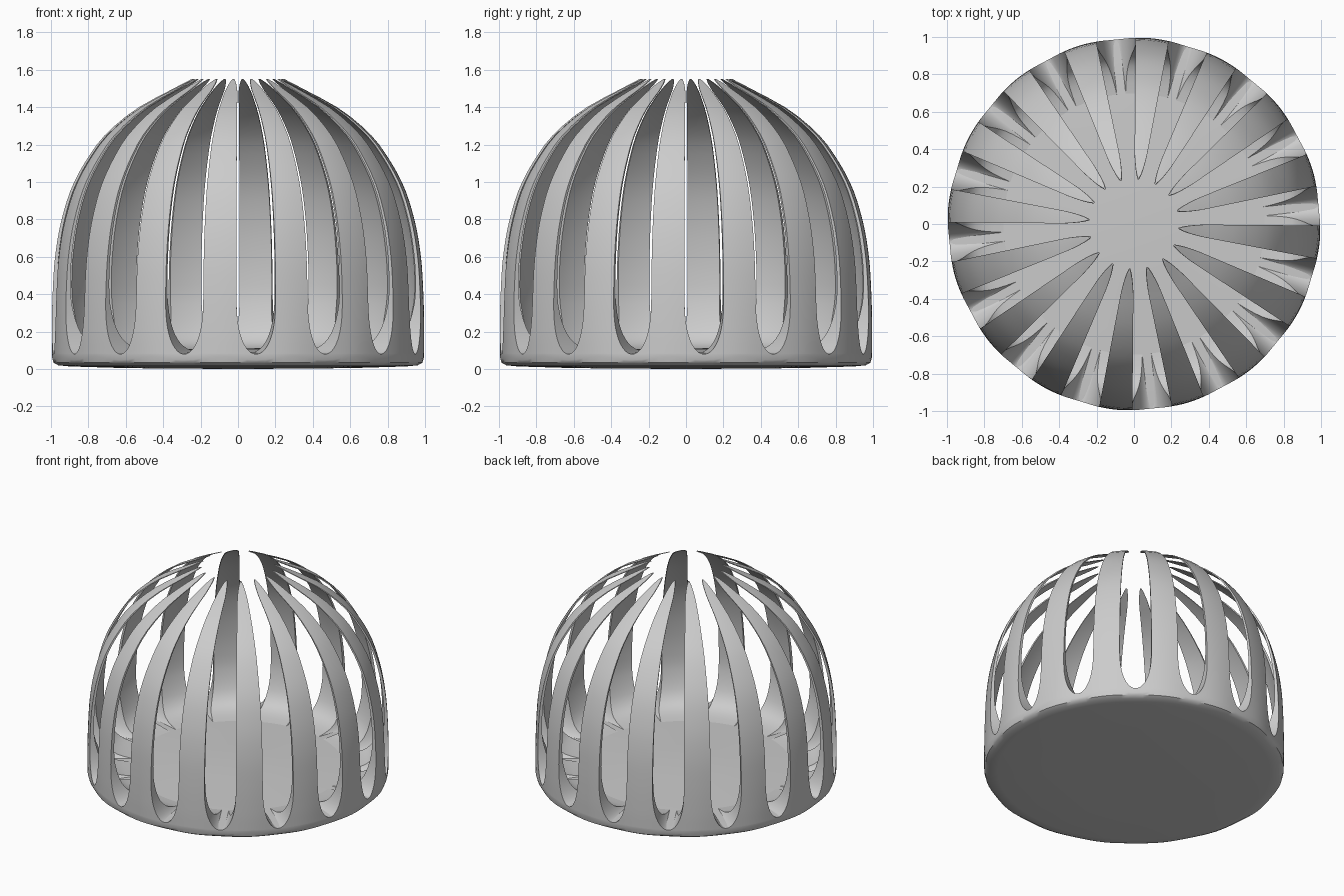
import bpy, bmesh, math

if "Cube" in bpy.data.objects:
    bpy.data.objects.remove(bpy.data.objects["Cube"])

N = 16                               # ribs around the dome
STEP = 2 * math.pi / N
OFFSET = math.radians(-5.63)         # direction of the first rib
LIP = 0.08                           # height where the slots start
TOP = 1.55

grey = bpy.data.materials.new("plain grey")
grey.diffuse_color = (0.6, 0.6, 0.6, 1)
grey.use_nodes = True
grey.node_tree.nodes["Principled BSDF"].inputs["Base Color"].default_value = grey.diffuse_color

OUTER = [(0.08, .994), (0.2, .995), (0.4, .991), (0.6, .978), (0.8, .943), (1.0, .876),
         (1.2, .755), (1.3, .66), (1.4, .53), (1.5, .345), (1.55, .25)]
INNER_GAP = [(0.08, .42), (0.1, .24), (0.12, .16), (0.16, .105), (0.22, .07), (0.3, .045),
             (0.4, .026), (0.7, .018), (1.55, .01)]


def sample(points, z):
    """Smooth (Catmull-Rom like) interpolation through the profile points."""
    n = len(points)
    i = max(k for k in range(n - 1) if points[k][0] <= z + 1e-9)
    def slope(k):
        a, b = points[max(k - 1, 0)], points[min(k + 1, n - 1)]
        return (b[1] - a[1]) / (b[0] - a[0])
    (z0, r0), (z1, r1) = points[i], points[i + 1]
    h = z1 - z0
    t = (z - z0) / h
    return ((2*t**3 - 3*t**2 + 1) * r0 + (t**3 - 2*t**2 + t) * h * slope(i)
            + (3*t**2 - 2*t**3) * r1 + (t**3 - t**2) * h * slope(i + 1))


def half_width(z):
    """Half angle of a rib: flared at the foot, rounded at the tip."""
    w = math.radians(5.15)
    if z < 0.4:
        q = (0.4 - z) / (0.4 - LIP)
        return STEP / 2 - (STEP / 2 - w) * max(0, 1 - q ** 2.6) ** 0.5
    if z > 1.47:
        q = (z - 1.47) / (TOP - 1.47)
        return w * max(0.03, 1 - q * q) ** 0.5
    return w


def finish(name, bm):
    bmesh.ops.remove_doubles(bm, verts=bm.verts, dist=1e-5)
    bmesh.ops.recalc_face_normals(bm, faces=bm.faces)
    me = bpy.data.meshes.new(name)
    bm.to_mesh(me)
    bm.free()
    ob = bpy.data.objects.new(name, me)
    bpy.context.collection.objects.link(ob)
    me.materials.append(grey)
    bpy.ops.object.select_all(action='DESELECT')
    ob.select_set(True)
    bpy.context.view_layer.objects.active = ob
    bpy.ops.object.shade_smooth_by_angle(angle=math.radians(35))


def ripple(a):
    """Slight scalloping of the foot."""
    return 0.003 * math.cos(N * (a - OFFSET))


# base plate: lathed disc with a softly scalloped rim
bm = bmesh.new()
RIM = 0.058
profile = [(0.0, 0.0), (0.6, 0.005), (0.9, 0.014), (0.96, 0.02), (0.985, 0.034),
           (0.993, RIM), (0.994, LIP), (0.96, 0.083), (0.8, 0.09), (0.57, 0.097),
           (0.3, 0.106), (0.0, 0.115)]
SEG = N * 8
rings = []
for r, z in profile:
    ring = []
    for s in range(SEG):
        a = OFFSET + 2 * math.pi * s / SEG
        rr = r + ripple(a) if r > 0.9 else r
        dz = 0.01 * math.cos(N * (a - OFFSET)) if z == RIM else 0
        ring.append(bm.verts.new((rr * math.cos(a), rr * math.sin(a), z + dz)))
    rings.append(ring)
for lo, hi in zip(rings, rings[1:]):
    for s in range(SEG):
        t = (s + 1) % SEG
        bm.faces.new((lo[s], lo[t], hi[t], hi[s]))
bmesh.ops.dissolve_degenerate(bm, dist=1e-5, edges=bm.edges)
finish("base_plate", bm)

# curved ribs: thin strips that thicken into a fillet at the floor
heights = [LIP, .082, .086, .092, .1, .11, .125, .14, .16, .19, .22, .26, .3, .35]
heights += [0.4 + 0.05 * i for i in range(22)] + [1.47, 1.49, 1.51, 1.527, 1.54, TOP]
COLS = 8
bm = bmesh.new()
for k in range(N):
    ac = OFFSET + k * STEP
    loops = []
    for z in heights:
        hw, ro, gap = half_width(z), sample(OUTER, z), sample(INNER_GAP, z)
        fade = max(0, 1 - (z - LIP) / 0.5)
        loop = []
        for side, cols in ((0, range(COLS + 1)), (1, range(COLS, -1, -1))):
            for c in cols:
                a = ac + hw * (2 * c / COLS - 1)
                r = ro - gap * side + ripple(a) * fade * (1 - side)
                loop.append(bm.verts.new((r * math.cos(a), r * math.sin(a), z)))
        loops.append(loop)
    m = len(loops[0])
    for lo, hi in zip(loops, loops[1:]):
        for i in range(m):
            j = (i + 1) % m
            bm.faces.new((lo[i], lo[j], hi[j], hi[i]))
    bm.faces.new(loops[-1])
finish("dome_ribs", bm)
